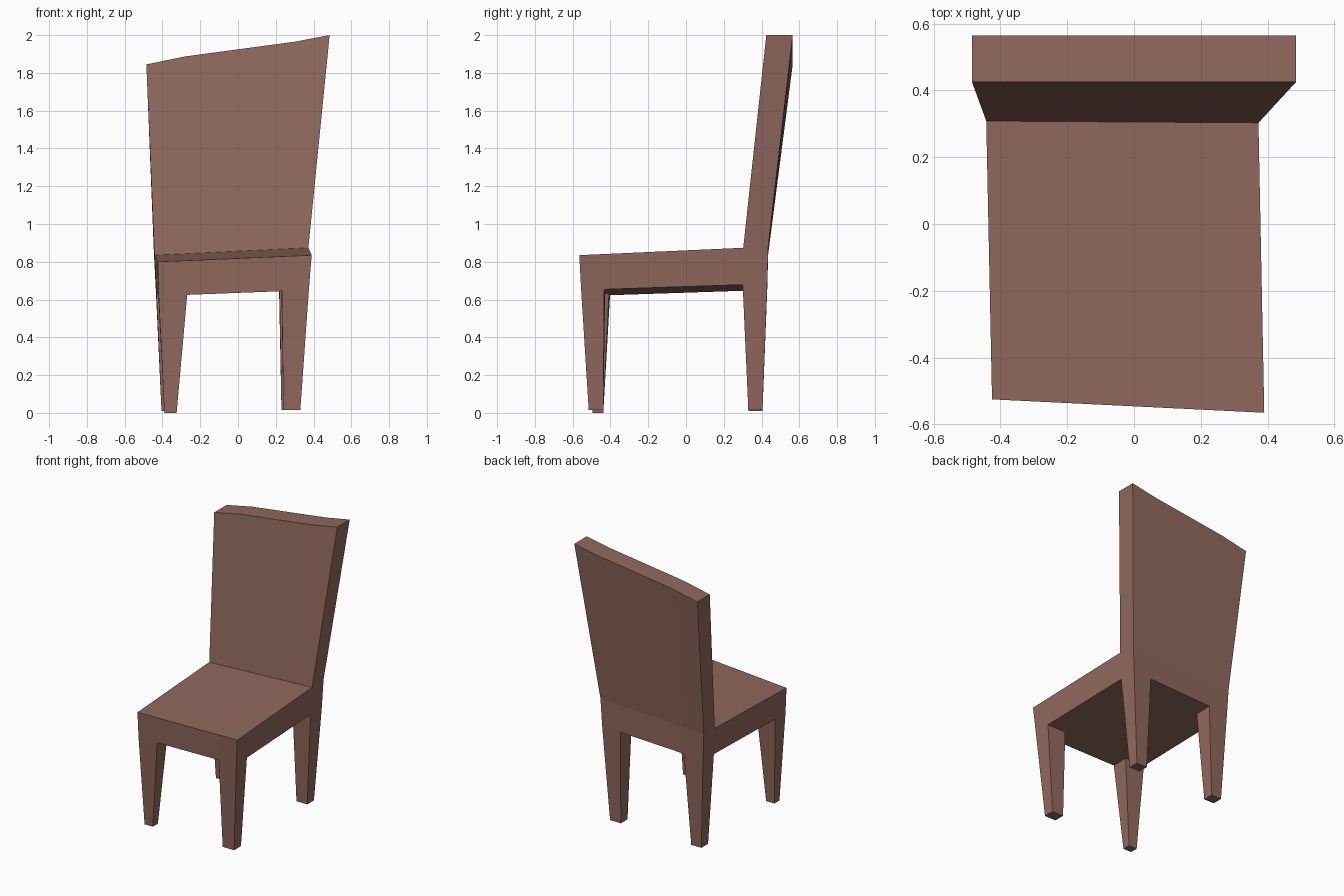
import bpy, bmesh
from mathutils import Vector

if "Cube" in bpy.data.objects:
    bpy.data.objects.remove(bpy.data.objects["Cube"])

bm = bmesh.new()
U = (0, 0.19, 0.82, 1)     # columns: leg, gap, leg
V = (0, 0.124, 0.868, 1)   # rows: front leg, gap, back leg


def grid(fl, fr, bl, br):
    """4 x 4 vertices spread between four corners, indexed [row][column]."""
    fl, fr, bl, br = map(Vector, (fl, fr, bl, br))
    return [[bm.verts.new(fl.lerp(fr, u).lerp(bl.lerp(br, u), v)) for u in U] for v in V]


def cell(g, r, c):
    return [g[r][c], g[r][c + 1], g[r + 1][c + 1], g[r + 1][c]]


def extend(ring, points, cap=True):
    """Pull a ring of vertices out to new points and close the end."""
    end = [bm.verts.new(p) for p in points]
    n = len(ring)
    for i in range(n):
        j = (i + 1) % n
        bm.faces.new((ring[i], ring[j], end[j], end[i]))
    if cap:
        bm.faces.new(end)
    return end


def border(g):
    return g[0] + [g[1][3], g[2][3]] + g[3][::-1] + [g[2][0], g[1][0]]


# seat: warped slab, left open where the legs and backrest grow out
low = grid((-0.42, -0.52, 0.619), (0.375, -0.555, 0.65),
           (-0.435, 0.43, 0.651), (0.36, 0.43, 0.683))
top = grid((-0.425, -0.525, 0.80), (0.39, -0.565, 0.835),
           (-0.445, 0.435, 0.84), (0.37, 0.435, 0.88))
a, b = border(low), border(top)
for i in range(12):
    j = (i + 1) % 12
    bm.faces.new((a[i], a[j], b[j], b[i]))
for r in range(3):
    for c in range(3):
        if r < 2:
            bm.faces.new(cell(top, r, c))
        if r == 1 or c == 1:
            bm.faces.new(cell(low, r, c))

# legs: (row, column, x range, y range, foot height)
for r, c, x0, x1, y0, y1, z in (
        (0, 0, -0.39, -0.325, -0.495, -0.438, 0.0),
        (0, 2, 0.24, 0.33, -0.515, -0.438, 0.015),
        (2, 0, -0.405, -0.325, 0.33, 0.405, 0.01),
        (2, 2, 0.23, 0.315, 0.33, 0.405, 0.015)):
    extend(cell(low, r, c), [(x0, y0, z), (x1, y0, z), (x1, y1, z), (x0, y1, z)])

# backrest: leans back, flares out, top edge slopes up to the right
rim = ((-0.485, 1.845), (-0.28, 1.887), (0.30, 1.965), (0.485, 2.0))
extend(top[2] + top[3][::-1],
       [(x, 0.425, z) for x, z in rim] + [(x, 0.565, z) for x, z in rim[::-1]])

bmesh.ops.recalc_face_normals(bm, faces=bm.faces)
mesh = bpy.data.meshes.new("chair")
bm.to_mesh(mesh)
bm.free()
chair = bpy.data.objects.new("chair", mesh)
bpy.context.collection.objects.link(chair)

mat = bpy.data.materials.new("brown_wood")
mat.diffuse_color = (0.28, 0.14, 0.11, 1)
mat.use_nodes = True
mat.node_tree.nodes["Principled BSDF"].inputs["Base Color"].default_value = mat.diffuse_color
mesh.materials.append(mat)
